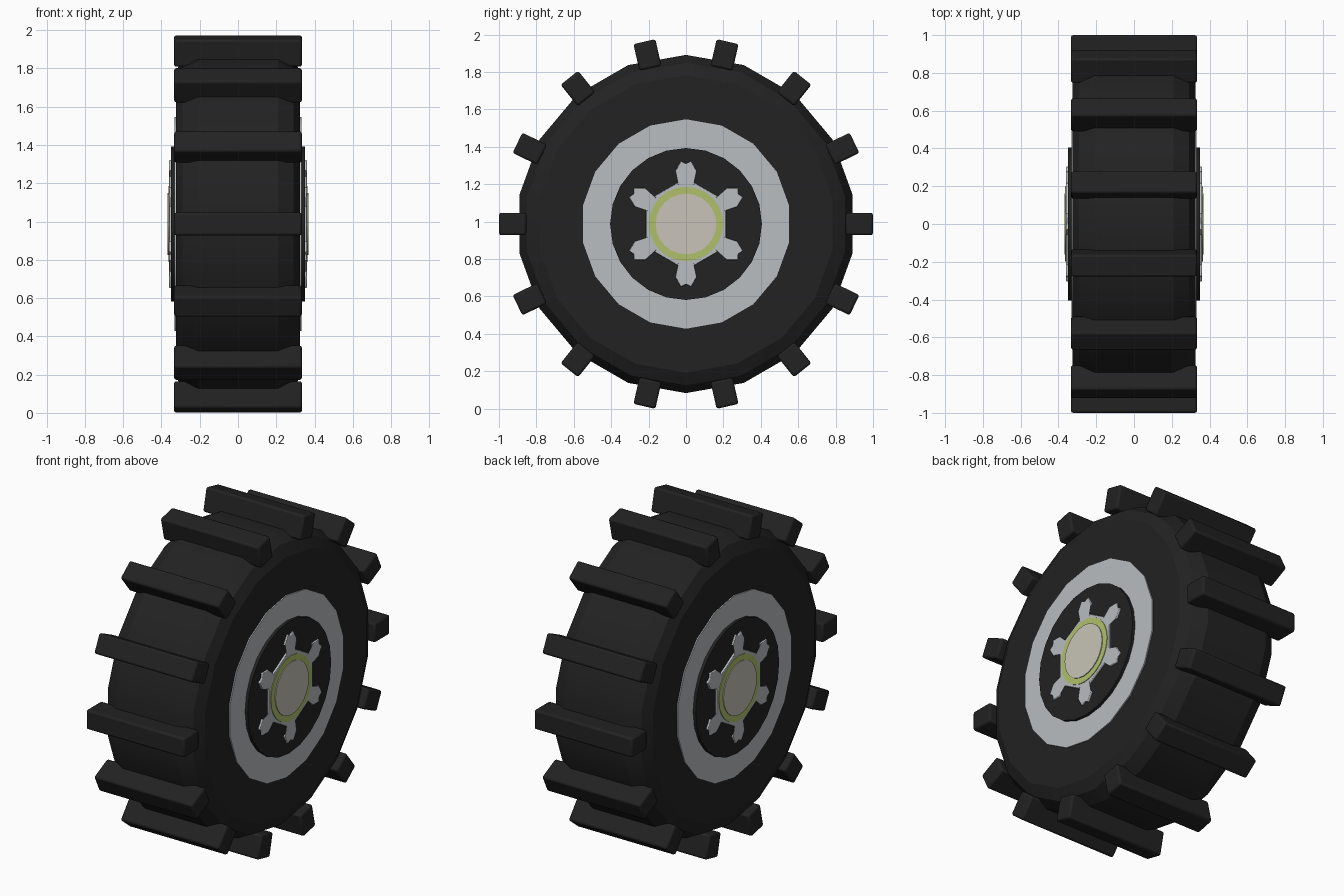
import bpy, bmesh, math
from mathutils import Matrix, Vector

cube = bpy.data.objects.get("Cube")
if cube:
    bpy.data.objects.remove(cube, do_unlink=True)

CENTRE = Vector((0, 0, 0.987))
LUGS = 14


def material(name, rgb):
    m = bpy.data.materials.new(name)
    m.use_nodes = True
    m.diffuse_color = (*rgb, 1)
    m.node_tree.nodes["Principled BSDF"].inputs["Base Color"].default_value = (*rgb, 1)
    return m


rubber = material("black rubber", (0.016, 0.016, 0.016))
silver = material("silver metal", (0.48, 0.51, 0.53))
green = material("lime green", (0.43, 0.53, 0.15))
cream = material("warm cream", (0.58, 0.55, 0.48))


def finish(name, bm, mat, bevel=0, smooth=25):
    """Turn a bmesh into a wheel part placed on the axle."""
    bmesh.ops.recalc_face_normals(bm, faces=bm.faces)
    mesh = bpy.data.meshes.new(name)
    bm.to_mesh(mesh)
    bm.free()
    mesh.materials.append(mat)
    obj = bpy.data.objects.new(name, mesh)
    obj.location = CENTRE
    bpy.context.collection.objects.link(obj)
    bpy.ops.object.select_all(action="DESELECT")
    obj.select_set(True)
    bpy.context.view_layer.objects.active = obj
    bpy.ops.object.shade_smooth_by_angle(angle=math.radians(smooth))
    if bevel:
        mod = obj.modifiers.new("soft edges", "BEVEL")
        mod.width = bevel
        mod.segments = 2
        mod.limit_method = "ANGLE"
    return obj


def revolve(name, profile, sides, mat, closed=False):
    """Spin an (x, radius) profile about the axle, capping open ends."""
    bm = bmesh.new()
    angles = [math.tau * i / sides for i in range(sides)]
    rings = [[bm.verts.new((x, r * math.sin(a), r * math.cos(a))) for a in angles]
             for x, r in profile]
    pairs = list(zip(rings, rings[1:]))
    if closed:
        pairs.append((rings[-1], rings[0]))
    else:
        bm.faces.new(rings[0])
        bm.faces.new(rings[-1])
    for a, b in pairs:
        for i in range(sides):
            j = (i + 1) % sides
            bm.faces.new((a[i], a[j], b[j], b[i]))
    return finish(name, bm, mat)


def hex_plate(name, x_in, x_out):
    """Hexagonal nut guard with forked corners and a hexagonal hole."""
    corner = [(-0.059, 0.281), (-0.028, 0.336), (0, 0.322), (0.028, 0.336), (0.059, 0.281)]
    outer, inner = [], []
    for k in range(6):
        turn = Matrix.Rotation(k * math.pi / 3, 2)
        for t, r in corner:
            off = math.pi / 6 - abs(math.atan2(t, r))
            hole = Vector((t, r)).normalized() * (0.197 / math.cos(off))
            outer.append(turn @ Vector((t, r)))
            inner.append(turn @ hole)
    bm = bmesh.new()
    loops = [[bm.verts.new((x, *p)) for p in pts]
             for x, pts in ((x_in, outer), (x_out, outer), (x_out, inner), (x_in, inner))]
    n = len(outer)
    for a, b in zip(loops, loops[1:] + loops[:1]):
        for i in range(n):
            j = (i + 1) % n
            bm.faces.new((a[i], a[j], b[j], b[i]))
    return finish(name, bm, silver, bevel=0.004)


# Tyre body with rounded shoulders
shoulder = [(0.325, 0.795), (0.29, 0.862), (0.21, 0.904)]
revolve("tyre", [(-x, r) for x, r in shoulder] + shoulder[::-1], 18, rubber)

# Tread lugs around the tyre
for i in range(LUGS):
    bm = bmesh.new()
    bmesh.ops.create_cube(bm, size=1, matrix=Matrix.Translation((0, 0.927, 0))
                          @ Matrix.Diagonal((0.668, 0.146, 0.12, 1)))
    bm.transform(Matrix.Rotation(math.tau * i / LUGS, 4, "X"))
    finish(f"tread_lug_{i + 1}", bm, rubber, bevel=0.012)

# Hub layers, repeated on both faces of the wheel
for side, s in (("left", 1), ("right", -1)):
    revolve(f"{side}_rim_ring", [(s * 0.30, 0.39), (s * 0.332, 0.39),
                                 (s * 0.332, 0.56), (s * 0.30, 0.56)], 18, silver, closed=True)
    revolve(f"{side}_hub_disc", [(s * 0.30, 0.406), (s * 0.35, 0.406)], 24, rubber)
    hex_plate(f"{side}_nut_guard", s * 0.345, s * 0.36)
    revolve(f"{side}_seal_ring", [(s * 0.345, 0.155), (s * 0.364, 0.155),
                                  (s * 0.364, 0.199), (s * 0.345, 0.199)], 24, green, closed=True)
    revolve(f"{side}_axle_cap", [(s * 0.34, 0.162), (s * 0.369, 0.162)], 24, cream)
